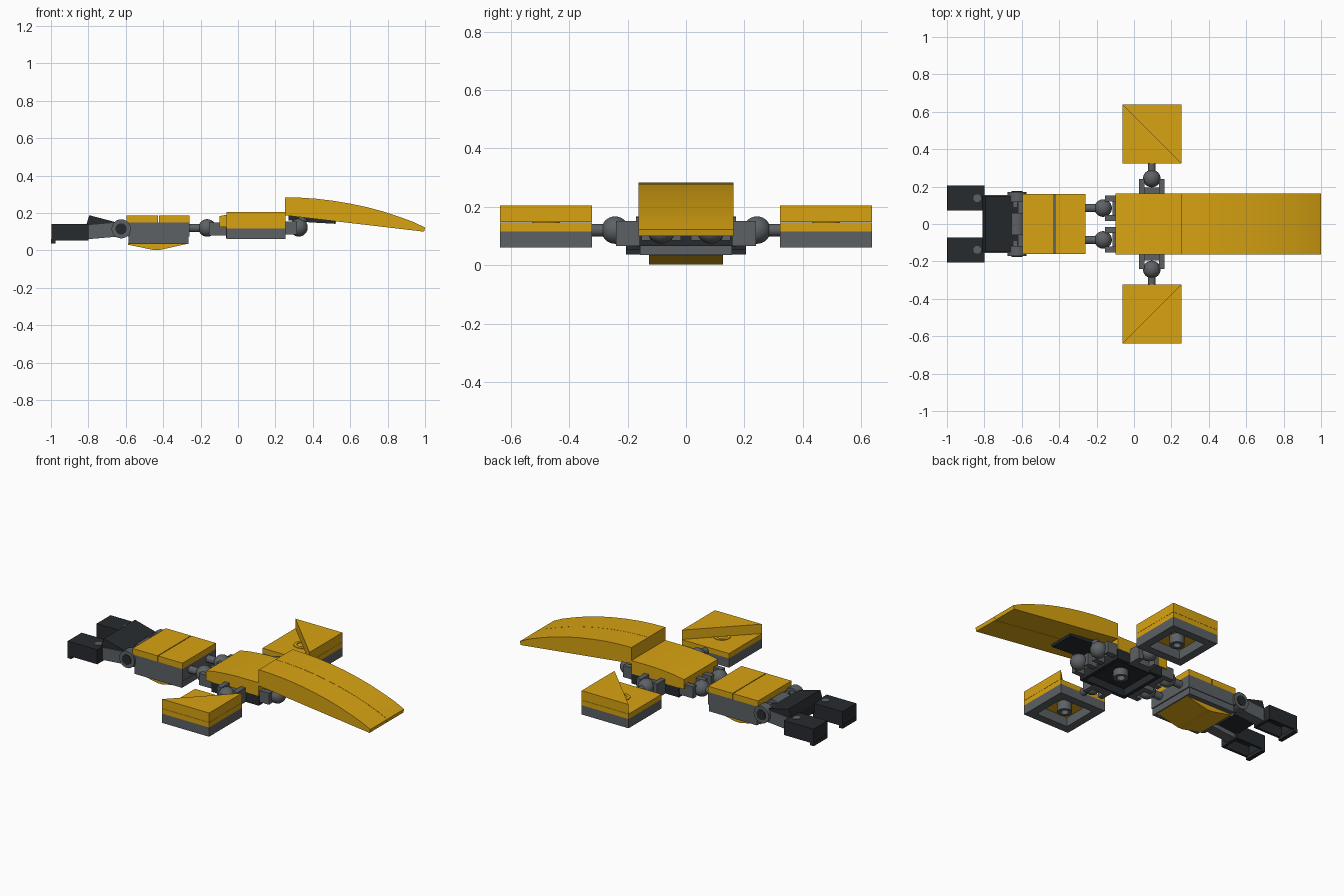
import bpy, bmesh
from math import radians
from mathutils import Vector

if "Cube" in bpy.data.objects:
    bpy.data.objects.remove(bpy.data.objects["Cube"])


def material(name, rgb):
    m = bpy.data.materials.new(name)
    m.diffuse_color = (*rgb, 1)
    m.use_nodes = True
    m.node_tree.nodes["Principled BSDF"].inputs["Base Color"].default_value = m.diffuse_color
    return m


YELLOW = material("yellow", (0.69, 0.37, 0.006))
DARK = material("dark", (0.02, 0.024, 0.028))
GREY = material("grey", (0.11, 0.12, 0.13))


def finish(name, bm, mat, smooth=False):
    bmesh.ops.recalc_face_normals(bm, faces=bm.faces)
    me = bpy.data.meshes.new(name)
    bm.to_mesh(me)
    bm.free()
    if smooth:
        me.polygons.foreach_set("use_smooth", [True] * len(me.polygons))
        me.set_sharp_from_angle(angle=radians(35))
    me.materials.append(mat)
    ob = bpy.data.objects.new(name, me)
    bpy.context.collection.objects.link(ob)
    return ob


def box(name, x, y, z, mat, wall=0, depth=0):
    """Box from ranges; wall and depth hollow it out from below."""
    bm = bmesh.new()
    bmesh.ops.create_cube(bm, size=1)
    for v in bm.verts:
        v.co = Vector([r[0] + (c + 0.5) * (r[1] - r[0]) for c, r in zip(v.co, (x, y, z))])
    if depth:
        face = min(bm.faces, key=lambda f: f.calc_center_median().z)
        bmesh.ops.inset_individual(bm, faces=[face], thickness=wall)
        bmesh.ops.inset_individual(bm, faces=[face], thickness=0.0005, depth=-depth)
    return finish(name, bm, mat)


def prism(name, pts, axis, lo, hi, mat, smooth=False):
    """Extrude a 2D outline along y (points are x, z) or z (points are x, y)."""
    bm = bmesh.new()
    place = (lambda p, h: (p[0], h, p[1])) if axis == "y" else (lambda p, h: (p[0], p[1], h))
    a = [bm.verts.new(place(p, lo)) for p in pts]
    b = [bm.verts.new(place(p, hi)) for p in pts]
    bm.faces.new(a)
    bm.faces.new(b)
    for i in range(len(a)):
        j = (i + 1) % len(a)
        bm.faces.new((a[i], a[j], b[j], b[i]))
    return finish(name, bm, mat, smooth)


def rod(name, p, q, r, mat, inner=0):
    """Round rod between two points, or a tube when inner is given."""
    bm = bmesh.new()
    p, q = Vector(p), Vector(q)
    rot = (q - p).to_track_quat("Z", "Y")
    n = 24
    ringset = []
    for rad, end in ((r, p), (r, q)) + (((inner, q), (inner, p)) if inner else ()):
        c = bmesh.ops.create_circle(bm, segments=n, radius=rad, cap_ends=not inner)["verts"]
        for v in c:
            v.co = end + rot @ v.co
        ringset.append(c)
    pairs = list(zip(ringset, ringset[1:])) + ([(ringset[-1], ringset[0])] if inner else [])
    for a, b in pairs:
        for i in range(n):
            j = (i + 1) % n
            bm.faces.new((a[i], a[j], b[j], b[i]))
    return finish(name, bm, mat, True)


def ball(name, c, r):
    bm = bmesh.new()
    bmesh.ops.create_uvsphere(bm, u_segments=24, v_segments=14, radius=r)
    bmesh.ops.translate(bm, verts=bm.verts, vec=c)
    return finish(name, bm, GREY, True)


def span(s, a, b):
    return tuple(sorted((s * a, s * b)))


# Body: hollow dark plate with curved yellow cover
box("body_plate", (-0.065, 0.252), (-0.16, 0.16), (0.065, 0.125), DARK, 0.03, 0.045)
rod("body_tube", (0.095, 0, 0.067), (0.095, 0, 0.12), 0.042, GREY, 0.024)
prism("body_cover", [(-0.1, 0.125), (-0.1, 0.183), (-0.04, 0.194), (0.03, 0.201), (0.11, 0.205),
                     (0.252, 0.205), (0.252, 0.125)], "y", -0.162, 0.162, YELLOW, True)

# Long curved head shell in two halves, on a hinge plate
shell = [(0.252, 0.187), (0.252, 0.284), (0.33, 0.282), (0.42, 0.276), (0.51, 0.265), (0.6, 0.25),
         (0.69, 0.231), (0.78, 0.207), (0.87, 0.177), (0.94, 0.151), (1.0, 0.122), (0.995, 0.1)]
for s, side in ((1, "left"), (-1, "right")):
    prism("head_shell_" + side, shell, "y", *span(s, 0.0008, 0.162), YELLOW, True)
prism("head_plate", [(0.27, 0.186), (0.27, 0.16), (0.38, 0.15), (0.52, 0.142), (0.525, 0.157)],
      "y", -0.08, 0.08, DARK)

for s, side in ((1, "left"), (-1, "right")):
    # Neck joints
    y = s * 0.085
    ball("neck_ball_" + side, (0.325, y, 0.122), 0.048)
    rod("neck_pin_" + side, (0.325, y, 0.122), (0.35, y * 0.9, 0.172), 0.024, GREY)
    # Waist joints: ball, pin and forked socket
    ball("waist_ball_" + side, (-0.165, y, 0.12), 0.047)
    rod("waist_pin_" + side, (-0.165, y, 0.12), (-0.27, y, 0.12), 0.022, GREY)
    for d in (-0.052, 0.052):
        box("waist_fork_" + side, (-0.155, -0.06), (y + d - 0.016, y + d + 0.016), (0.08, 0.15), GREY)
        box("neck_fork_" + side, (0.24, 0.315), (y + d - 0.016, y + d + 0.016), (0.085, 0.155), GREY)
    box("waist_socket_" + side, (-0.115, -0.05), (y - 0.06, y + 0.06), (0.08, 0.125), GREY)

    # Wing joint
    ball("wing_ball_" + side, (0.095, s * 0.243, 0.12), 0.047)
    rod("wing_pin_" + side, (0.095, s * 0.243, 0.12), (0.095, s * 0.345, 0.12), 0.021, GREY)
    for x in (0.026, 0.134):
        box("wing_fork_" + side, (x, x + 0.03), span(s, 0.15, 0.24), (0.065, 0.152), GREY)
    box("wing_socket_" + side, (0.026, 0.164), span(s, 0.15, 0.195), (0.065, 0.13), GREY)

    # Wing: hollow grey base, yellow plate, triangular top tile
    wx, wy, mid = (-0.062, 0.253), span(s, 0.323, 0.638), (0.095, s * 0.48)
    for x0, x1 in ((wx[0], wx[0] + 0.05), (wx[1] - 0.05, wx[1])):
        box("wing_rim_" + side, (x0, x1), wy, (0.06, 0.116), GREY)
    for y0, y1 in ((0.323, 0.373), (0.588, 0.638)):
        box("wing_rim_" + side, (wx[0] + 0.05, wx[1] - 0.05), span(s, y0, y1), (0.06, 0.116), GREY)
    rod("wing_tube_" + side, (*mid, 0.062), (*mid, 0.117), 0.042, GREY, 0.022)
    box("wing_plate_" + side, wx, wy, (0.116, 0.146), YELLOW)
    rod("wing_ring_" + side, (*mid, 0.14), (*mid, 0.15), 0.048, YELLOW, 0.03)
    prism("wing_tile_" + side, [(wx[0], s * 0.638), (wx[1], s * 0.638), (wx[1], s * 0.323)],
          "z", 0.147, 0.204, YELLOW)

    # Tail hinge knuckles and arms
    rod("hinge_" + side, (-0.625, s * 0.118, 0.115), (-0.625, s * 0.172, 0.115), 0.051, GREY)
    rod("hinge_pin_" + side, (-0.625, s * 0.12, 0.115), (-0.625, s * 0.177, 0.115), 0.03, DARK)
    prism("hinge_arm_" + side, [(-0.625, 0.15), (-0.625, 0.075), (-0.8, 0.06), (-0.8, 0.135)],
          "y", *span(s, 0.09, 0.155), GREY)

    # Feet: hollow blocks with a toe lip and a small round hole
    box("foot_" + side, (-0.998, -0.8), span(s, 0.072, 0.205), (0.052, 0.14), DARK, 0.02, 0.065)
    box("toe_" + side, (-1.0, -0.975), span(s, 0.072, 0.205), (0.037, 0.06), DARK)
    rod("foot_stud_" + side, (-0.838, s * 0.138, 0.1), (-0.838, s * 0.138, 0.142), 0.021, GREY)

# Abdomen: grey blocks, two yellow tiles and a pointed belly
box("abdomen_block", (-0.592, -0.26), (-0.16, 0.16), (0.075, 0.15), GREY)
box("abdomen_base", (-0.585, -0.265), (-0.157, 0.157), (0.034, 0.074), GREY)
for x0, x1 in ((-0.595, -0.428), (-0.423, -0.26)):
    box("abdomen_tile", (x0, x1), (-0.16, 0.16), (0.15, 0.186), YELLOW)
prism("belly", [(-0.588, 0.036), (-0.588, 0.03), (-0.45, 0.002), (-0.42, 0.002), (-0.275, 0.034),
                (-0.275, 0.036)], "y", -0.127, 0.127, YELLOW)

# Tail: centre knuckle and tilted dark plate
rod("hinge_centre", (-0.625, -0.06, 0.115), (-0.625, 0.06, 0.115), 0.048, GREY)
box("hinge_mount", (-0.625, -0.58), (-0.17, 0.17), (0.08, 0.14), GREY)
prism("tail_plate", [(-0.6, 0.135), (-0.64, 0.147), (-0.795, 0.188), (-0.81, 0.14), (-0.81, 0.085),
                     (-0.66, 0.1)], "y", -0.15, 0.15, DARK)
